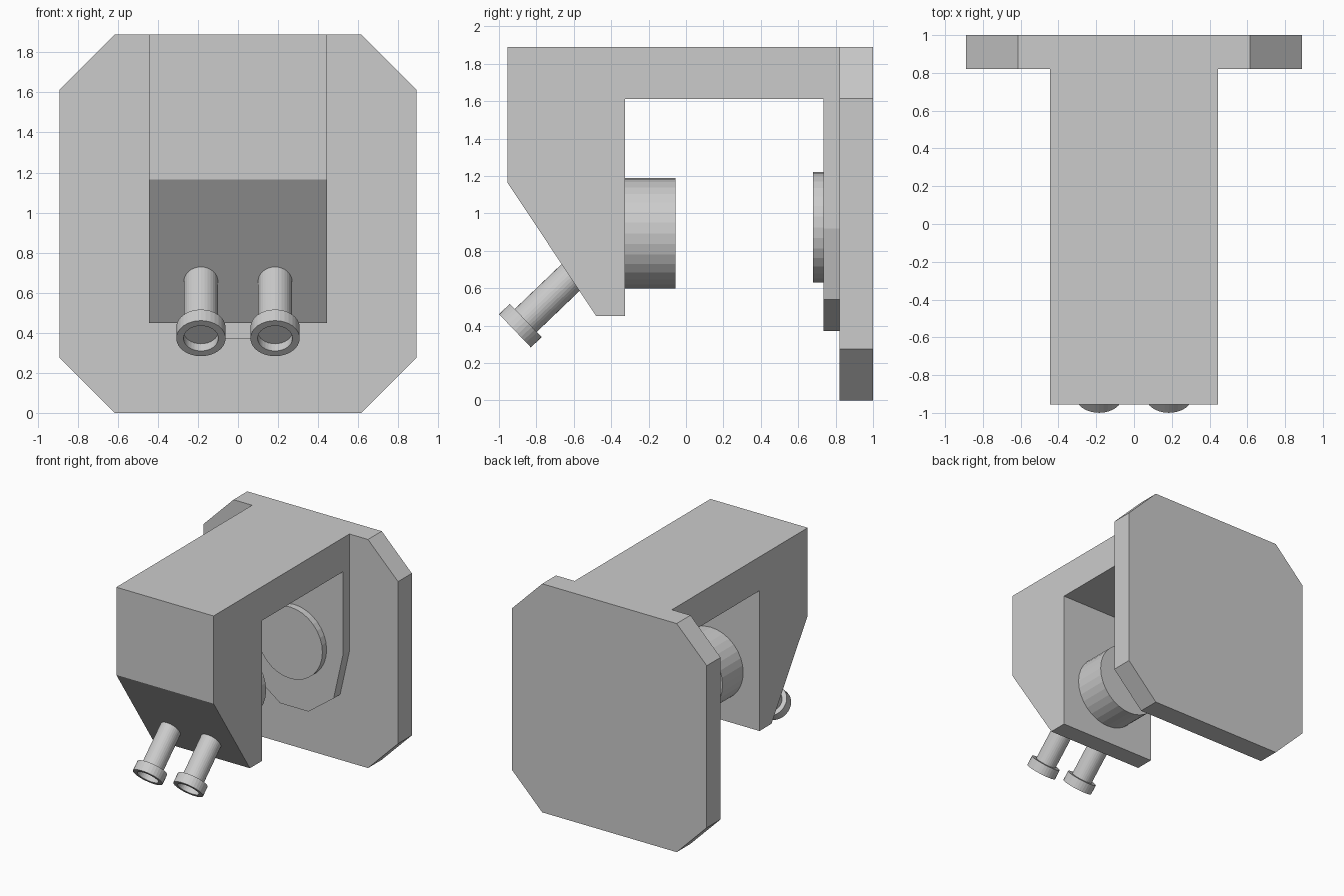
import bpy, bmesh, math
from mathutils import Matrix, Vector

if "Cube" in bpy.data.objects:
    bpy.data.objects.remove(bpy.data.objects["Cube"])


def finish(name, bm):
    bmesh.ops.recalc_face_normals(bm, faces=bm.faces)
    mesh = bpy.data.meshes.new(name)
    bm.to_mesh(mesh)
    bm.free()
    obj = bpy.data.objects.new(name, mesh)
    bpy.context.collection.objects.link(obj)
    return obj


def extrude(name, points, direction):
    """Close a planar outline and extrude it along a vector."""
    bm = bmesh.new()
    face = bm.faces.new([bm.verts.new(p) for p in points])
    new = bmesh.ops.extrude_face_region(bm, geom=[face])["geom"]
    verts = [v for v in new if isinstance(v, bmesh.types.BMVert)]
    bmesh.ops.translate(bm, verts=verts, vec=direction)
    # extrude_face_region keeps the source face, so the solid is closed
    return finish(name, bm)


def lathe(name, profile, origin, axis, sides=32):
    """Revolve (radius, distance) points around an axis starting at origin."""
    bm = bmesh.new()
    verts = [bm.verts.new((r, 0, t)) for r, t in profile]
    edges = [bm.edges.new(pair) for pair in zip(verts, verts[1:])]
    bmesh.ops.spin(bm, geom=verts + edges, cent=(0, 0, 0), axis=(0, 0, 1),
                   angle=math.tau, steps=sides, use_duplicate=False)
    bmesh.ops.remove_doubles(bm, verts=bm.verts, dist=1e-4)
    turn = Vector(axis).to_track_quat('Z', 'X').to_matrix().to_4x4()
    bm.transform(Matrix.Translation(origin) @ turn)
    return finish(name, bm)


def mirrored(half):
    """Mirror a right-hand (x, z) outline to the left."""
    return half + [(-x, z) for x, z in reversed(half)]


# Large chamfered back plate
plate = mirrored([(0.615, 0), (0.89, 0.275), (0.89, 1.615), (0.615, 1.89)])
extrude("back_plate", [(x, 0.82, z) for x, z in plate], (0, 0.18, 0))

# Overhanging arm with the sloped front head
arm = [(-0.955, 1.89), (-0.955, 1.165), (-0.48, 0.45), (-0.325, 0.45),
       (-0.325, 1.61), (0.82, 1.61), (0.82, 1.89)]
extrude("arm_and_head", [(-0.445, y, z) for y, z in arm], (0.89, 0, 0))

# Tapered inner panel on the back plate
panel = mirrored([(0.13, 0.37), (0.36, 0.54), (0.445, 0.92), (0.445, 1.61)])
extrude("inner_panel", [(x, 0.735, z) for x, z in panel], (0, 0.085, 0))

# Round pad on the panel and lens drum on the head
for name, y, z, depth, facing in (("panel_disc", 0.735, 0.925, 0.055, -1),
                                  ("lens_drum", -0.325, 0.893, 0.27, 1)):
    lathe(name, [(0, 0), (0.296, 0), (0.296, depth), (0, depth)],
          (0, y, z), (0, facing, 0))

# Pair of angled eyepieces with hollow cups
eyepiece = [(0, -0.08), (0.085, -0.08), (0.085, 0.332), (0.123, 0.332),
            (0.123, 0.412), (0.087, 0.412), (0.087, 0.36), (0, 0.36)]
for side, x in (("left", -0.185), ("right", 0.185)):
    lathe("eyepiece_" + side, eyepiece, (x, -0.617, 0.657), (0, -0.722, -0.692))
